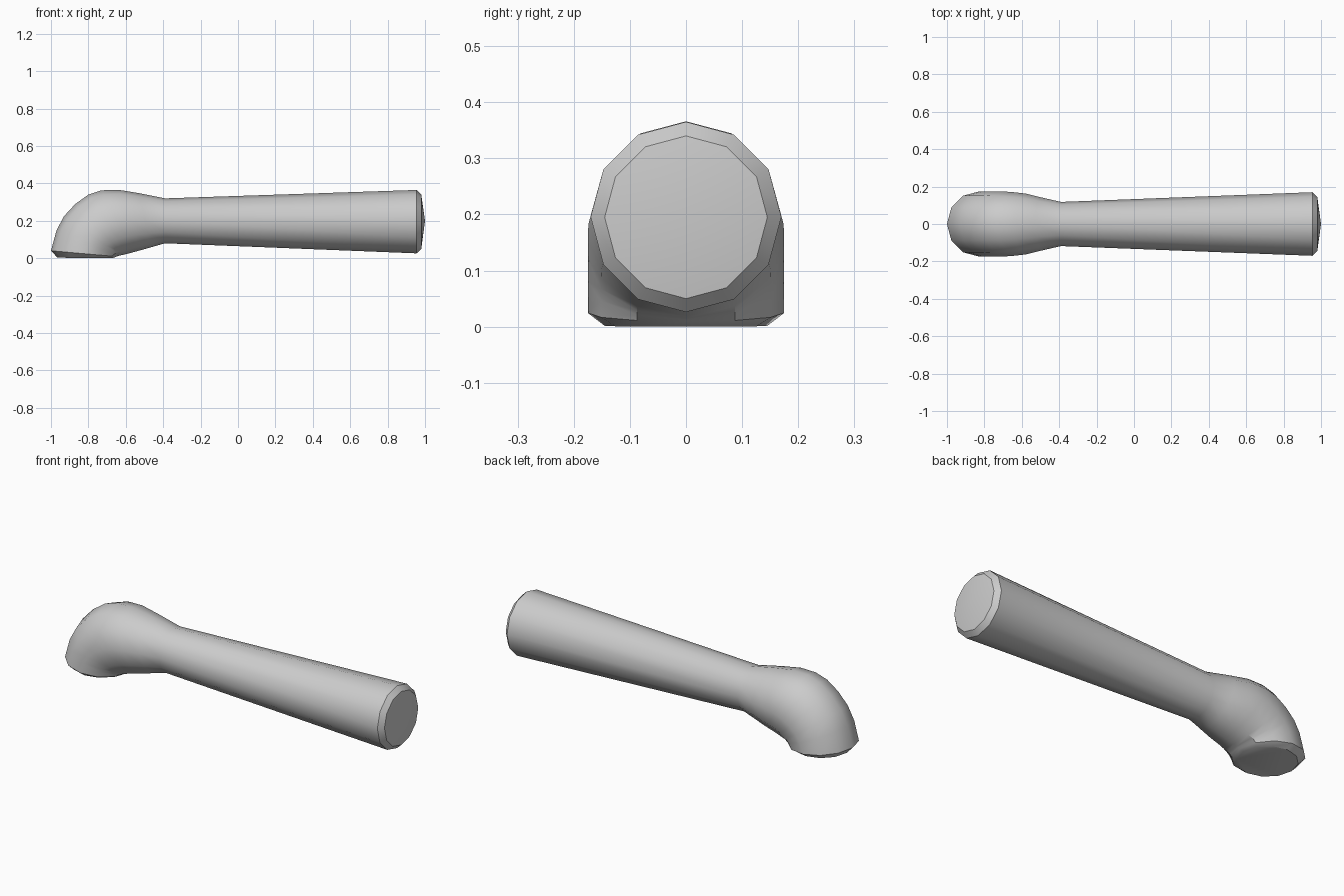
import bpy
import bmesh
from math import cos, sin, tau, radians
from mathutils import Vector

cube = bpy.data.objects.get("Cube")
if cube:
    bpy.data.objects.remove(cube)

SIDES = 12

grey = bpy.data.materials.new("plain grey")
grey.use_nodes = True
colour = (0.6, 0.6, 0.6, 1)
grey.diffuse_color = colour
grey.node_tree.nodes["Principled BSDF"].inputs["Base Color"].default_value = colour


def add_ring(bm, outer, inner, half_width):
    """Ellipse between an outer and an inner point of the side profile."""
    top = Vector((outer[0], 0, outer[1]))
    bottom = Vector((inner[0], 0, inner[1]))
    centre, axis = (top + bottom) / 2, (top - bottom) / 2
    ring = []
    for i in range(SIDES):
        a = tau * i / SIDES
        ring.append(bm.verts.new(centre + axis * cos(a) + Vector((0, half_width * sin(a), 0))))
    return ring


def close_end(bm, ring, tip):
    """Fan of triangles from a ring to a shallow tip."""
    point = bm.verts.new(tip)
    for i in range(SIDES):
        bm.faces.new((ring[i], ring[(i + 1) % SIDES], point))


# Rings from the butt of the handle, round the bent head, to its flat foot
sections = [
    ((0.98, 0.34), (0.98, 0.05), 0.145),
    ((0.955, 0.365), (0.955, 0.026), 0.17),
    ((-0.39, 0.32), (-0.39, 0.08), 0.118),
    ((-0.53, 0.348), (-0.46, 0.06), 0.142),
    ((-0.64, 0.366), (-0.52, 0.043), 0.163),
    ((-0.73, 0.363), (-0.56, 0.032), 0.17),
    ((-0.80, 0.34), (-0.59, 0.024), 0.174),
    ((-0.87, 0.29), (-0.61, 0.019), 0.175),
    ((-0.93, 0.225), (-0.63, 0.015), 0.175),
    ((-0.97, 0.15), (-0.64, 0.012), 0.175),
    ((-1.0, 0.04), (-0.65, 0.009), 0.175),
    ((-0.965, 0.003), (-0.67, 0.0), 0.145),
]

bm = bmesh.new()
rings = [add_ring(bm, *s) for s in sections]
for a, b in zip(rings, rings[1:]):
    for i in range(SIDES):
        j = (i + 1) % SIDES
        bm.faces.new((a[i], a[j], b[j], b[i]))
close_end(bm, rings[0], (1.0, 0, 0.2))
bm.faces.new(rings[-1])
bmesh.ops.recalc_face_normals(bm, faces=bm.faces)

mesh = bpy.data.meshes.new("handle_with_head")
bm.to_mesh(mesh)
bm.free()
mesh.materials.append(grey)
handle = bpy.data.objects.new("handle_with_head", mesh)
bpy.context.collection.objects.link(handle)

# Smooth body, crisp butt and foot
bpy.context.view_layer.objects.active = handle
handle.select_set(True)
bpy.ops.object.shade_smooth_by_angle(angle=radians(32))
